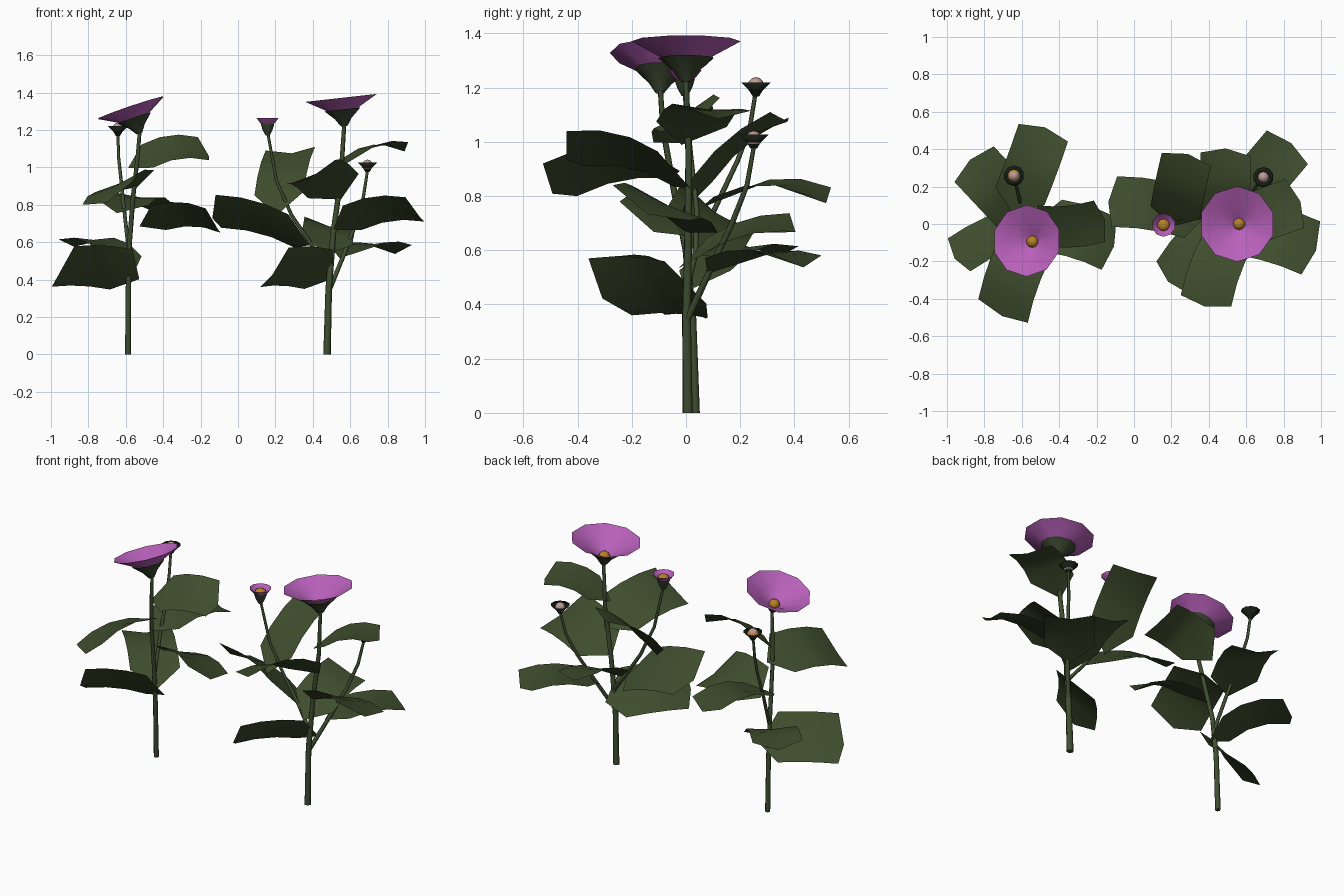
import bpy, bmesh, math
from mathutils import Vector, Matrix

if "Cube" in bpy.data.objects:
    bpy.data.objects.remove(bpy.data.objects["Cube"])


def mat(name, r, g, b):
    m = bpy.data.materials.new(name)
    m.diffuse_color = (r, g, b, 1)
    m.use_nodes = True
    m.node_tree.nodes["Principled BSDF"].inputs["Base Color"].default_value = m.diffuse_color
    return m


LEAF = mat("leaf_green", .048, .074, .026)
STEM = mat("stem_green", .050, .076, .030)
CUP = mat("cup_green", .042, .060, .027)
DARK = mat("bud_dark", .008, .012, .007)
PETAL = mat("petal_purple", .48, .118, .49)
CORE = mat("core_orange", .48, .22, .02)
PINK = mat("pale_pink", .50, .33, .30)


def finish(bm, name, material):
    me = bpy.data.meshes.new(name)
    for f in bm.faces:
        f.smooth = True
    bm.to_mesh(me)
    bm.free()
    me.materials.append(material)
    ob = bpy.data.objects.new(name, me)
    bpy.context.collection.objects.link(ob)
    return ob


# Leaf: broad card with a raised middle, a drooping point at the stem and a short one at the tip
def leaf(name, base, tip, side, arch):
    B, T, S = Vector(base), Vector(tip), Vector(side)
    D = T - B
    d = D.normalized()
    n = D.cross(S).normalized()
    if n.z < 0:
        n, S = -n, -S
    bm = bmesh.new()
    rows = []
    for t in (0, .33, .67, 1):
        lift = arch * 4 * t * (1 - t)
        row = []
        for u in (-1, 0, 1):
            p = B + D * t + S * u + n * lift
            if u == 0:
                p -= n * .012
                if t == 0:
                    p -= d * .105 + Vector((0, 0, .04))
                if t == 1:
                    p += d * .03 - Vector((0, 0, .035))
            row.append(bm.verts.new(p))
        rows.append(row)
    for a, b in zip(rows, rows[1:]):
        for i in range(2):
            f = bm.faces.new((a[i], b[i], b[i + 1], a[i + 1]))
            f.normal_update()
            if f.normal.dot(n) < 0:
                f.normal_flip()
    finish(bm, name, LEAF)


# Turned part around a tilted axis
def lathe(name, profile, sides, pos, axis, material):
    rot = Vector((0, 0, 1)).rotation_difference(Vector(axis)).to_matrix()
    bm = bmesh.new()
    rings = []
    for r, z in profile:
        rings.append([bm.verts.new(Vector(pos) + rot @ Vector(
            (r * math.cos(2 * math.pi * (i + .5) / sides), r * math.sin(2 * math.pi * (i + .5) / sides), z)))
            for i in range(sides)])
    for a, b in zip(rings, rings[1:]):
        for i in range(sides):
            j = (i + 1) % sides
            bm.faces.new((a[i], a[j], b[j], b[i]))
    finish(bm, name, material)


def ball(name, pos, r, material, flat=1.0):
    bm = bmesh.new()
    bmesh.ops.create_uvsphere(bm, u_segments=10, v_segments=6, radius=r,
                              matrix=Matrix.Translation(Vector(pos)) @ Matrix.Diagonal((1, 1, flat, 1)))
    finish(bm, name, material)


# Flower: green cup, petal bowl, round core
def flower(name, pos, axis, cup, bowl, core_z, flat, scale=1):
    a = Vector(axis).normalized()
    cup = [(r * scale, z * scale) for r, z in cup]
    bowl = [(r * scale, z * scale) for r, z in bowl]
    lathe(name + "_cup", cup, 10, pos, a, CUP)
    lathe(name + "_petals", bowl, 10, pos, a, PETAL)
    ball(name + "_core", Vector(pos) + a * core_z, .033, CORE, flat)


# Bud: dark cup with a pale ball
def bud(name, pos, orange):
    lathe(name + "_cup", [(.012, 0), (.024, .02), (.055, .052), (.03, .036)], 10, pos, (0, 0, 1), DARK)
    p = Vector(pos)
    if orange:
        ball(name + "_core", p + Vector((0, 0, .038)), .035, CORE, .65)
    ball(name + "_tip", p + Vector((0, 0, .041 if orange else .036)), .030, PINK)


# Tapered stem along a few points
def stem(name, pts, r0, r1):
    cu = bpy.data.curves.new(name, 'CURVE')
    cu.dimensions = '3D'
    cu.bevel_depth = 1.0
    cu.bevel_resolution = 1
    cu.use_fill_caps = True
    sp = cu.splines.new('POLY')
    sp.points.add(len(pts) - 1)
    for i, p in enumerate(pts):
        sp.points[i].co = (*p, 1)
        sp.points[i].radius = r0 + (r1 - r0) * i / (len(pts) - 1)
    cu.materials.append(STEM)
    ob = bpy.data.objects.new(name, cu)
    bpy.context.collection.objects.link(ob)
    bpy.ops.object.select_all(action='DESELECT')
    ob.select_set(True)
    bpy.context.view_layer.objects.active = ob
    bpy.ops.object.convert(target='MESH')


BIG_CUP = [(.018, 0), (.048, .042), (.102, .09)]
BIG_BOWL = [(.025, .046), (.1, .097), (.202, .152)]
SMALL_CUP = [(.012, 0), (.028, .03), (.038, .062)]
SMALL_BOWL = [(.02, .052), (.04, .066), (.063, .095)]

# Left plant
stem("left_main_stem", [(-.588, .036, 0), (-.586, .024, .35), (-.58, 0, .6),
                        (-.56, -.05, .85), (-.537, -.085, 1.05), (-.525, -.095, 1.2)], .016, .01)
stem("left_side_stem", [(-.583, .015, .54), (-.605, .1, .74), (-.625, .19, .93),
                        (-.638, .235, 1.05), (-.642, .255, 1.17)], .011, .008)
flower("left_flower", (-.527, -.097, 1.182), (-.32, .05, .945), BIG_CUP, BIG_BOWL, .047, 1, .95)
bud("left_bud", (-.642, .258, 1.168), True)
left_leaves = [
    ((-.625, -.01, .455), (-.935, -.165, .47), (.06, -.088, .108), .018),
    ((-.62, .07, .525), (-.855, .32, .615), (.105, .095, 0), .045),
    ((-.425, -.01, .73), (-.133, -.105, .715), (-.04, -.14, .065), .03),
    ((-.61, .15, .81), (-.485, .488, .82), (.132, -.047, -.012), .04),
    ((-.58, -.12, .925), (-.70, -.465, .86), (.132, -.063, .06), .03),
    ((-.485, -.01, 1.06), (-.185, .015, 1.10), (-.03, .11, .062), .034),
]

# Right plant
stem("right_main_stem", [(.476, .006, 0), (.485, .002, .35), (.51, .008, .65),
                         (.55, .01, .95), (.568, 0, 1.23)], .02, .011)
stem("right_side_stem", [(.487, .003, .34), (.565, .09, .53), (.63, .17, .7),
                         (.67, .225, .84), (.692, .25, .98)], .013, .008)
stem("right_small_stem", [(.492, .004, .46), (.39, .035, .59), (.286, .04, .745),
                          (.205, .02, .93), (.16, -.005, 1.18)], .012, .008)
flower("right_flower", (.568, 0, 1.22), (-.11, 0, .99), BIG_CUP, BIG_BOWL, .047, 1)
flower("small_flower", (.158, -.005, 1.17), (0, 0, 1), SMALL_CUP, SMALL_BOWL, .072, .6)
bud("right_bud", (.692, .25, .975), False)
right_leaves = [
    ((.43, 0, .455), (.195, -.28, .465), (.075, -.08, .105), .018),
    ((.61, .16, .57), (.82, .41, .583), (.11, -.09, .002), .025),
    ((.475, .07, .615), (.49, .372, .705), (.135, -.01, -.032), .025),
    ((.285, .06, .66), (-.105, .12, .765), (.015, .135, -.088), .028),
    ((.61, -.025, .73), (.945, -.128, .775), (-.05, -.142, .065), .03),
    ((.51, -.075, .90), (.385, -.41, .975), (.135, -.03, .065), .035),
    ((.22, .06, .86), (.28, .345, 1.10), (.132, -.035, .01), .025),
    ((.62, .02, 1.065), (.86, .11, 1.125), (-.05, .13, -.01), .03),
]
for label, leaves in (("left", left_leaves), ("right", right_leaves)):
    for i, args in enumerate(leaves):
        leaf(f"{label}_leaf_{i + 1}", *args)
